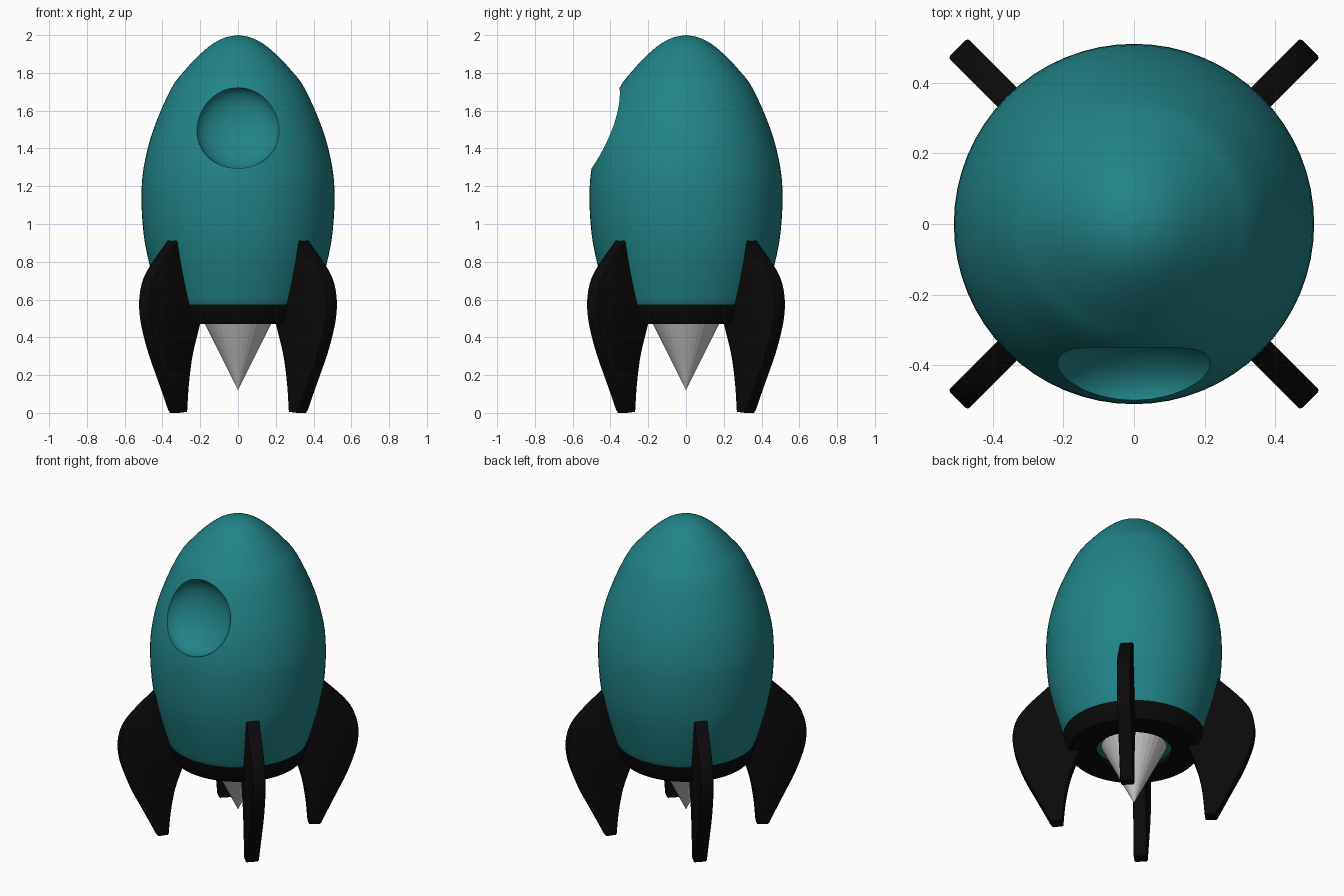
import bpy, bmesh, math
from mathutils import Vector, Matrix

if "Cube" in bpy.data.objects:
    bpy.data.objects.remove(bpy.data.objects["Cube"])


def material(name, rgb):
    m = bpy.data.materials.new(name)
    m.diffuse_color = (*rgb, 1)
    m.use_nodes = True
    m.node_tree.nodes["Principled BSDF"].inputs["Base Color"].default_value = m.diffuse_color
    return m


TEAL = material("teal", (0.015, 0.23, 0.24))
BLACK = material("black", (0.003, 0.003, 0.003))


def curve(pts, steps=4):
    """Catmull-Rom curve through 2D points."""
    p = [Vector(q) for q in pts]
    p = [2 * p[0] - p[1]] + p + [2 * p[-1] - p[-2]]
    out = []
    for a, b, c, d in zip(p, p[1:], p[2:], p[3:]):
        for i in range(steps):
            t = i / steps
            out.append(0.5 * (2 * b + (c - a) * t + (2 * a - 5 * b + 4 * c - d) * t * t
                              + (3 * b - a - 3 * c + d) * t ** 3))
    return [tuple(v) for v in out] + [tuple(pts[-1])]


def finish(bm, name, mat=None):
    bmesh.ops.recalc_face_normals(bm, faces=bm.faces)
    mesh = bpy.data.meshes.new(name)
    bm.to_mesh(mesh)
    bm.free()
    ob = bpy.data.objects.new(name, mesh)
    bpy.context.collection.objects.link(ob)
    if mat:
        mesh.materials.append(mat)
    return ob


def activate(ob):
    bpy.ops.object.select_all(action='DESELECT')
    ob.select_set(True)
    bpy.context.view_layer.objects.active = ob


def smooth(ob, degrees=30):
    activate(ob)
    bpy.ops.object.shade_smooth_by_angle(angle=math.radians(degrees))


def lathe(name, profile, mat=None, closed=False, sides=64):
    bm = bmesh.new()
    vs = [bm.verts.new((r, 0, z)) for r, z in profile]
    pairs = list(zip(vs, vs[1:])) + ([(vs[-1], vs[0])] if closed else [])
    edges = [bm.edges.new(p) for p in pairs]
    bmesh.ops.spin(bm, geom=vs + edges, cent=(0, 0, 0), axis=(0, 0, 1),
                   angle=math.tau, steps=sides)
    bmesh.ops.remove_doubles(bm, verts=bm.verts, dist=1e-4)
    return finish(bm, name, mat)


# Egg-shaped hull
hull = curve([(0, 2), (0.065, 1.988), (0.135, 1.953), (0.21, 1.89), (0.28, 1.815),
              (0.355, 1.715), (0.45, 1.495), (0.5, 1.295), (0.511, 1.13),
              (0.5, 0.95), (0.472, 0.8), (0.422, 0.62), (0.405, 0.575)])
body = lathe("body", hull + [(0.37, 0.55), (0.36, 0.5), (0, 0.5)], TEAL)

# Round window recess scooped out of the hull front
bm = bmesh.new()
bmesh.ops.create_uvsphere(bm, u_segments=64, v_segments=32, radius=1)
tilt = math.atan2(0.427, 0.146)
bm.transform(Matrix.Translation((0, -0.427, 1.509)) @ Matrix.Rotation(tilt, 4, 'X')
             @ Matrix.Diagonal((0.226, 0.226, 0.13, 1)))
cutter = finish(bm, "window_cutter", TEAL)
cutter.hide_render = True
mod = body.modifiers.new("window", 'BOOLEAN')
mod.operation = 'DIFFERENCE'
mod.solver = 'EXACT'
mod.object = cutter
activate(body)
bpy.ops.object.modifier_apply(modifier=mod.name)
bpy.data.objects.remove(cutter)
smooth(body)

# Base ring under the hull
ring = lathe("base_ring", [(0.412, 0.575), (0.402, 0.53), (0.381, 0.476), (0.375, 0.47),
                           (0.22, 0.47), (0.22, 0.56), (0.36, 0.575)], BLACK, closed=True)
smooth(ring)

# Faceted exhaust cone
lathe("exhaust_cone", [(0, 0.12), (0.2, 0.52), (0, 0.52)], sides=32)

# Four curved fins on the diagonals
outer = curve([(0.49, 0.915), (0.615, 0.79), (0.68, 0.7), (0.705, 0.6), (0.699, 0.5),
               (0.67, 0.4), (0.63, 0.3), (0.58, 0.2), (0.53, 0.1), (0.487, 0.012)])
inner = curve([(0.415, 0.005), (0.402, 0.15), (0.375, 0.3), (0.325, 0.45), (0.3, 0.51)])
outline = outer + [(0.475, 0)] + inner + [(0.35, 0.6), (0.42, 0.8), (0.44, 0.915)]
HALF = 0.039
for i, place in enumerate(("back_right", "back_left", "front_left", "front_right")):
    bm = bmesh.new()
    face = bm.faces.new([bm.verts.new((r, -HALF, z)) for r, z in outline])
    ext = bmesh.ops.extrude_face_region(bm, geom=[face])["geom"]
    bmesh.ops.translate(bm, vec=(0, 2 * HALF, 0),
                        verts=[g for g in ext if isinstance(g, bmesh.types.BMVert)])
    bmesh.ops.recalc_face_normals(bm, faces=bm.faces)
    rims = [e for e in bm.edges if any(len(f.verts) > 4 for f in e.link_faces)]
    bmesh.ops.bevel(bm, geom=rims, offset=0.008, segments=2, profile=0.5, affect='EDGES')
    bm.transform(Matrix.Rotation(math.radians(45 + 90 * i), 4, 'Z'))
    smooth(finish(bm, place + "_fin", BLACK), 40)
